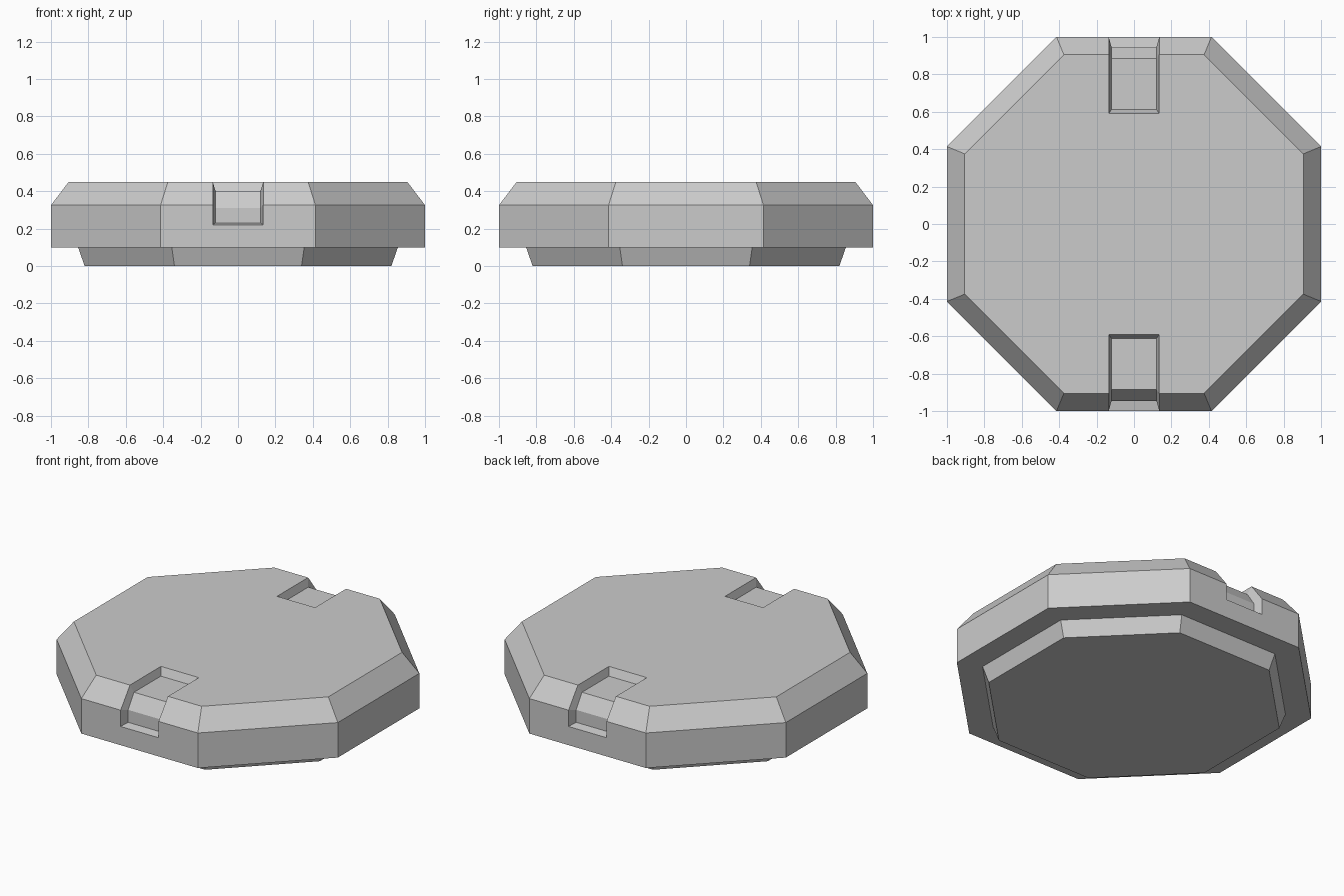
import bpy, bmesh, math

cube = bpy.data.objects.get("Cube")
if cube:
    bpy.data.objects.remove(cube, do_unlink=True)

grey = bpy.data.materials.new("light grey")
grey.use_nodes = True
grey.diffuse_color = (0.6, 0.6, 0.6, 1)
grey.node_tree.nodes["Principled BSDF"].inputs["Base Color"].default_value = (0.6, 0.6, 0.6, 1)


def loft(name, rings):
    """Skin a stack of equal-length point rings and cap both ends."""
    bm = bmesh.new()
    loops = [[bm.verts.new(p) for p in ring] for ring in rings]
    bm.faces.new(loops[0])
    bm.faces.new(loops[-1])
    for a, b in zip(loops, loops[1:]):
        for i in range(len(a)):
            j = (i + 1) % len(a)
            bm.faces.new((a[i], a[j], b[j], b[i]))
    bmesh.ops.recalc_face_normals(bm, faces=bm.faces)
    mesh = bpy.data.meshes.new(name)
    bm.to_mesh(mesh)
    bm.free()
    mesh.materials.append(grey)
    obj = bpy.data.objects.new(name, mesh)
    bpy.context.collection.objects.link(obj)
    return obj


def octagon(apothem, z):
    r = apothem / math.cos(math.pi / 8)
    angles = [math.pi / 8 + k * math.pi / 4 for k in range(8)]
    return [(r * math.cos(a), r * math.sin(a), z) for a in angles]


# Platform: recessed foot, straight rim, sloped shoulder
profile = [(0.82, 0), (0.855, 0.1), (1, 0.1), (1, 0.325), (0.905, 0.45)]
platform = loft("octagonal_platform", [octagon(a, z) for a, z in profile])

# Notch sections as (y, z): the opening on the skin and the sunken floor
opening = [(0.59, 0.45), (0.905, 0.45), (1, 0.325), (1, 0.22)]
floor = [(0.613, 0.4), (0.885, 0.4), (0.945, 0.31), (0.945, 0.23)]
half_open, half_floor = 0.135, 0.12


def notch_cutter(side):
    # Push the opening outwards so the cutter clears the skin
    grow = 1.4
    outer = [(f[0] + (o[0] - f[0]) * grow, f[1] + (o[1] - f[1]) * grow)
             for o, f in zip(opening, floor)]
    wide = half_floor + (half_open - half_floor) * grow
    bm = bmesh.new()

    def row(points, x):
        return [bm.verts.new((x, side * y, z)) for y, z in points]

    o_left, f_left = row(outer, wide), row(floor, half_floor)
    f_right, o_right = row(floor, -half_floor), row(outer, -wide)
    rows = [o_left, f_left, f_right, o_right]
    for a, b in zip(rows, rows[1:] + rows[:1]):
        for i in range(3):
            bm.faces.new((a[i], a[i + 1], b[i + 1], b[i]))
    for end in (0, -1):
        bm.faces.new([r[end] for r in rows])
    bmesh.ops.recalc_face_normals(bm, faces=bm.faces)
    mesh = bpy.data.meshes.new("notch_cutter")
    bm.to_mesh(mesh)
    bm.free()
    mesh.materials.append(grey)
    obj = bpy.data.objects.new("notch_cutter", mesh)
    bpy.context.collection.objects.link(obj)
    obj.hide_render = True
    return obj


# Cut a notch in the front and back edges
cutters = [notch_cutter(side) for side in (-1, 1)]
for cutter in cutters:
    mod = platform.modifiers.new("notch", "BOOLEAN")
    mod.operation = "DIFFERENCE"
    mod.solver = "EXACT"
    mod.object = cutter

# Bake the cuts and drop the cutters
bpy.context.view_layer.update()
depsgraph = bpy.context.evaluated_depsgraph_get()
baked = bpy.data.meshes.new_from_object(platform.evaluated_get(depsgraph))
platform.modifiers.clear()
platform.data = baked
for cutter in cutters:
    bpy.data.objects.remove(cutter, do_unlink=True)
